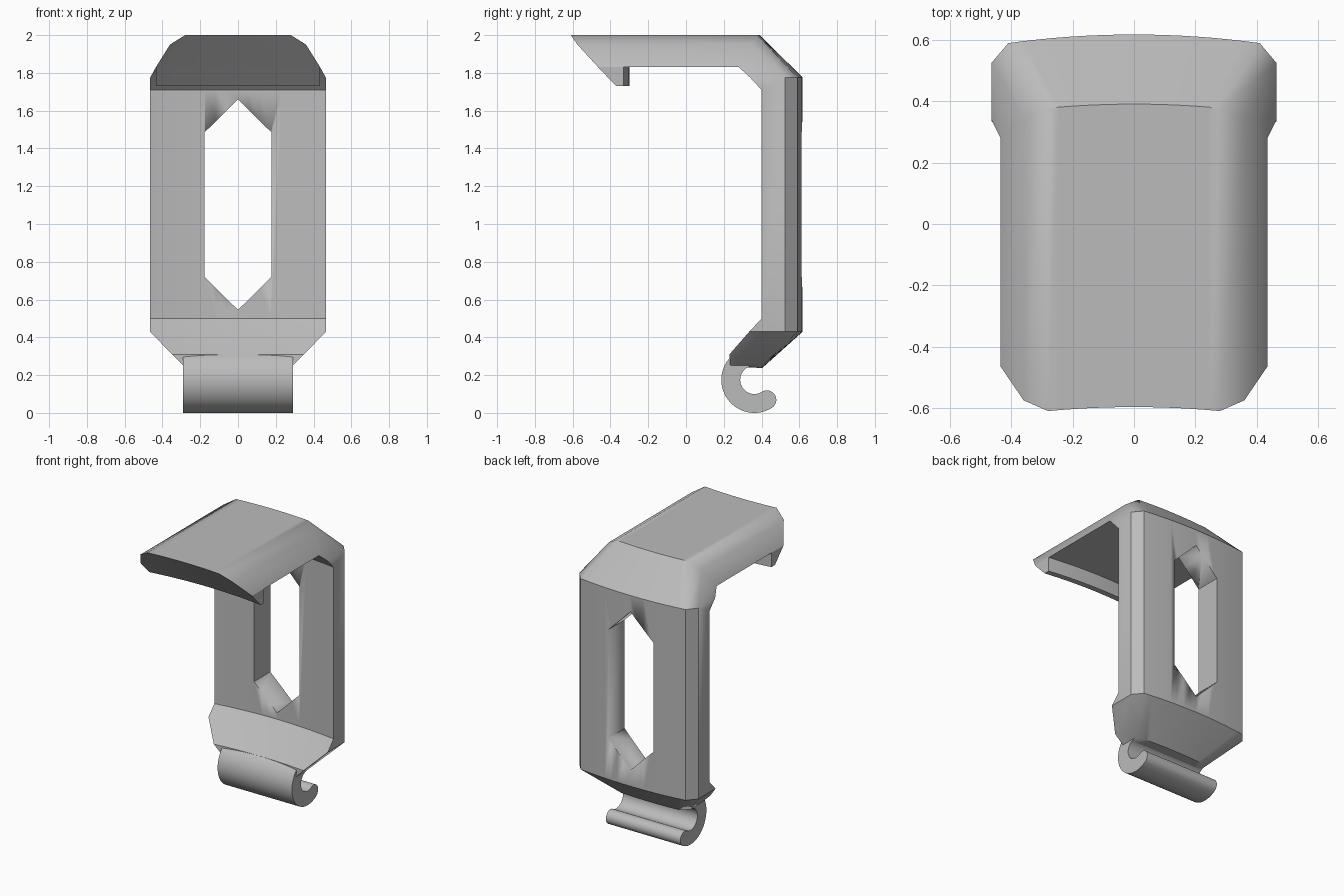
import bpy, bmesh
from math import cos, sin, radians

cube = bpy.data.objects.get("Cube")
if cube:
    bpy.data.objects.remove(cube)

grey = bpy.data.materials.new("plain grey")
grey.use_nodes = True
colour = (0.5, 0.5, 0.5, 1)
grey.diffuse_color = colour
grey.node_tree.nodes["Principled BSDF"].inputs["Base Color"].default_value = colour

N = 16       # segments across the bowed width
BOW = 1 / 6  # how far the width bows backwards


def finish(bm, name, angle=35):
    bmesh.ops.remove_doubles(bm, verts=bm.verts, dist=1e-4)
    bmesh.ops.recalc_face_normals(bm, faces=bm.faces)
    mesh = bpy.data.meshes.new(name)
    bm.to_mesh(mesh)
    bm.free()
    mesh.materials.append(grey)
    obj = bpy.data.objects.new(name, mesh)
    bpy.context.collection.objects.link(obj)
    bpy.ops.object.select_all(action='DESELECT')
    obj.select_set(True)
    bpy.context.view_layer.objects.active = obj
    bpy.ops.object.shade_smooth_by_angle(angle=radians(angle))
    return obj


def bowed_row(bm, end):
    """Points from -x to +x that bow towards the back in the middle."""
    x, y, z = end
    xs = [x * (2 * i / N - 1) for i in range(N + 1)]
    return [bm.verts.new((u, y + (x * x - u * u) * BOW, z)) for u in xs]


def bridge(bm, a, b):
    for i in range(len(a) - 1):
        bm.faces.new((a[i], a[i + 1], b[i + 1], b[i]))


def prism(name, points, place, lo, hi):
    """Extrude a 2D outline between two depths."""
    bm = bmesh.new()
    ends = [[bm.verts.new(place(p, d)) for p in points] for d in (lo, hi)]
    bridge(bm, ends[0] + ends[0][:1], ends[1] + ends[1][:1])
    for e in ends:
        bm.faces.new(e)
    return finish(bm, name)


# Bracket body: each station has outer edge, bevel corner and inner edge
tip = ((.28, -.61, 2), (.36, -.575, 1.95), (.435, -.465, 1.83))
ridge = ((.28, .378, 2), (.36, .345, 1.95), (.435, .28, 1.83))
top_outer = ((.41, .59, 1.775), (.465, .525, 1.775))
low_outer = ((.41, .59, .43), (.465, .525, .43))
end_outer = ((.23, .395, .238), (.285, .36, .245))
stations = [
    tip, ridge,
    (*top_outer, (.465, .34, 1.775)),
    (*top_outer, (.465, .40, 1.71)),
    (*low_outer, (.465, .40, .50)),
    (*low_outer, (.465, .335, .43)),
    (*end_outer, (.35, .23, .31)),
    (*end_outer, (.285, .235, .245)),
]
bm = bmesh.new()
rings = []
for outer, corner, inner in stations:
    x, y, z = corner
    rings.append((bowed_row(bm, outer), bm.verts.new((x, y, z)),
                  bowed_row(bm, inner)[::-1], bm.verts.new((-x, y, z))))
loops = [[*o, r, *i, l, o[0]] for o, r, i, l in rings]
for a, b in zip(loops, loops[1:]):
    bridge(bm, a, b)
for o, r, i, l in (rings[0], rings[-1]):
    bridge(bm, o, i[::-1])
    bm.faces.new((o[-1], r, i[0]))
    bm.faces.new((o[0], l, i[-1]))
body = finish(bm, "bracket_body")

# Pointed window through the back plate
half = [(0, .545), (.177, .72), (.177, 1.485), (0, 1.66)]
window = half + [(-x, z) for x, z in half[2:0:-1]]
cutter = prism("window_cutter", window, lambda p, d: (p[0], d, p[1]), .3, .8)
cutter.hide_render = True
bpy.context.view_layer.objects.active = body
cut = body.modifiers.new("window", 'BOOLEAN')
cut.operation = 'DIFFERENCE'
cut.solver = 'EXACT'
cut.object = cutter
bpy.ops.object.modifier_move_to_index(modifier=cut.name, index=0)
bpy.ops.object.modifier_apply(modifier=cut.name)
bpy.data.objects.remove(cutter)

# Bowed lip hanging below the arm's front end
bm = bmesh.new()
lip_profile = [(-.465, 1.83), (-.37, 1.73), (-.33, 1.73), (-.33, 1.83)]
rows = [bowed_row(bm, (.435, y, z)) for y, z in lip_profile]
for a, b in zip(rows, rows[1:] + rows[:1]):
    bridge(bm, a, b)
for side in (0, -1):
    bm.faces.new([r[side] for r in rows])
finish(bm, "front_lip")

# Rounded hook at the foot
CY, CZ, MID, HALF = .362, .175, .125, .05
START, STOP = 90, 302


def polar(cy, cz, radius, degrees):
    return cy + radius * cos(radians(degrees)), cz + radius * sin(radians(degrees))


steps = 40
sweep = [START + (STOP - START) * i / steps for i in range(steps + 1)]
outer = [polar(CY, CZ, MID + HALF, a) for a in sweep]
inner = [polar(CY, CZ, MID - HALF, a) for a in reversed(sweep)]
tip_centre = polar(CY, CZ, MID, STOP)
round_tip = [polar(*tip_centre, HALF, STOP + 180 * i / 16) for i in range(1, 16)]
prism("hook", outer + round_tip + inner, lambda p, d: (d, *p), -.29, .29)
